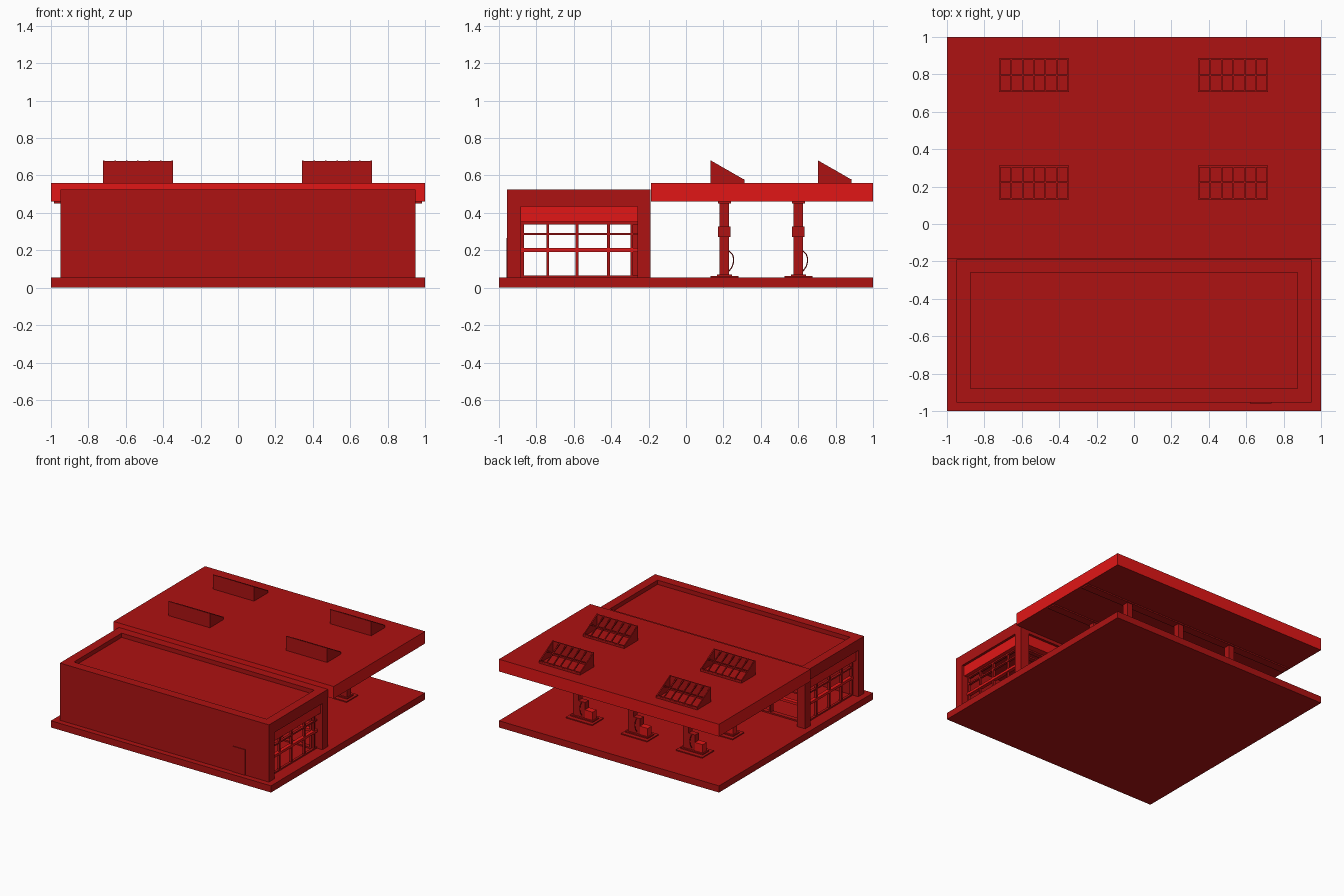
import bpy, bmesh, math

if "Cube" in bpy.data.objects:
    bpy.data.objects.remove(bpy.data.objects["Cube"])


def material(name, color):
    m = bpy.data.materials.new(name)
    m.diffuse_color = color
    m.use_nodes = True
    m.node_tree.nodes["Principled BSDF"].inputs["Base Color"].default_value = m.diffuse_color
    return m


DARK = material("dark_red", (0.42, 0.006, 0.006, 1))
BRIGHT = material("bright_red", (0.75, 0.008, 0.008, 1))


def finish(name, bm, mat):
    bmesh.ops.recalc_face_normals(bm, faces=bm.faces)
    me = bpy.data.meshes.new(name)
    bm.to_mesh(me)
    bm.free()
    me.materials.append(mat)
    ob = bpy.data.objects.new(name, me)
    bpy.context.collection.objects.link(ob)
    return ob


def boxes(name, spans, mat=DARK):
    """One object from boxes given as (x0, x1, y0, y1, z0, z1)."""
    bm = bmesh.new()
    for x0, x1, y0, y1, z0, z1 in spans:
        vs = bmesh.ops.create_cube(bm, size=1)["verts"]
        for v in vs:
            v.co.x = x1 if v.co.x > 0 else x0
            v.co.y = y1 if v.co.y > 0 else y0
            v.co.z = z1 if v.co.z > 0 else z0
    return finish(name, bm, mat)


def prism(name, profile, x0, x1, mat=DARK):
    """Extrude a (y, z) profile along x."""
    bm = bmesh.new()
    f = bm.faces.new([bm.verts.new((x0, y, z)) for y, z in profile])
    r = bmesh.ops.extrude_face_region(bm, geom=[f])
    for v in r["geom"]:
        if isinstance(v, bmesh.types.BMVert):
            v.co.x = x1
    return finish(name, bm, mat)


G = 0.055  # top of the paving slab
boxes("paving_slab", [(-1, 1, -1, 1, 0, G)])

# Shop shell: rear wall, corner pillars, lintels, roof inside a parapet
boxes("rear_wall", [(-0.95, 0.95, -0.955, -0.88, G, 0.525)])
boxes("roof_slab", [(-0.88, 0.88, -0.89, -0.25, 0.44, 0.49)])
boxes("front_lintel", [(-0.95, 0.95, -0.26, -0.19, 0.435, 0.525)])
boxes("service_door", [(0.62, 0.735, -0.96, -0.95, G, 0.265)])
for s, side in ((-1, "left"), (1, "right")):
    def sx(a, b):
        return tuple(sorted((s * a, s * b)))
    boxes(side + "_pillar", [sx(0.875, 0.95) + (-0.26, -0.19, G, 0.435)])
    boxes(side + "_lintel", [sx(0.875, 0.95) + (-0.88, -0.26, 0.435, 0.525)])
    boxes(side + "_fascia_band", [sx(0.865, 0.93) + (-0.88, -0.26, 0.35, 0.435)], BRIGHT)
    # Side window frame
    x = sx(0.88, 0.9)
    bars = [x + (y - 0.007, y + 0.007, G, 0.35) for y in (-0.873, -0.738, -0.582, -0.414, -0.29)]
    bars += [x + (-0.88, -0.26, z - 0.006, z + 0.006) for z in (0.06, 0.287, 0.345)]
    boxes(side + "_window_frame", bars)
    boxes(side + "_window_rail", [sx(0.875, 0.905) + (-0.88, -0.26, 0.191, 0.211)], BRIGHT)

# Shop front under the canopy
boxes("front_fascia_band", [(-0.875, 0.875, -0.275, -0.21, 0.35, 0.435)], BRIGHT)
bars = [(x - 0.008, x + 0.008, -0.297, -0.26, G, 0.35) for x in [-0.867 + i * 0.289 for i in range(7)]]
bars += [(-0.875, 0.875, -0.297, -0.26, z - 0.006, z + 0.006) for z in (0.06, 0.287, 0.345)]
boxes("shop_front_frame", bars)
boxes("shop_front_rail", [(-0.875, 0.875, -0.29, -0.255, 0.191, 0.211)], BRIGHT)

# Canopy with bright edges
canopy = boxes("canopy", [(-1, 1, -0.187, 1, 0.46, 0.56)])
canopy.data.materials.append(BRIGHT)
for p in canopy.data.polygons:
    p.material_index = int(abs(p.normal.z) < 0.5)

PUMP_ROWS = (0.205, 0.6)
for y in PUMP_ROWS:
    boxes("canopy_light_strip", [(-0.985, 0.985, y - 0.035, y + 0.035, 0.45, 0.461)])

# Pump islands: pad, post with collar, dispenser, hose
for y in PUMP_ROWS:
    for x in (-0.5, 0, 0.5):
        boxes("island_pad", [(x - 0.12, x + 0.12, y - 0.075, y + 0.075, G, 0.063),
                             (x - 0.1, x + 0.1, y - 0.04, y + 0.04, 0.063, 0.072)])
        boxes("canopy_post", [(x + 0.04, x + 0.09, y - 0.026, y + 0.026, 0.06, 0.455)])
        boxes("post_collar", [(x + 0.03, x + 0.1, y - 0.034, y + 0.034, 0.27, 0.328)])
        boxes("pump_body", [(x - 0.02, x + 0.04, y - 0.024, y + 0.024, 0.07, 0.2)])
        boxes("pump_cabinet", [(x - 0.09, x - 0.02, y - 0.026, y + 0.026, 0.07, 0.14)], BRIGHT)
        cu = bpy.data.curves.new("hose", "CURVE")
        cu.dimensions = "3D"
        cu.bevel_depth = 0.003
        cu.bevel_resolution = 0
        cu.resolution_u = 4
        sp = cu.splines.new("BEZIER")
        pts = [(0.022, 0.2), (0.046, 0.17), (0.044, 0.12), (0.022, 0.085)]
        sp.bezier_points.add(len(pts) - 1)
        for bp, (dy, z) in zip(sp.bezier_points, pts):
            bp.co = (x + 0.01, y + dy, z)
            bp.handle_left_type = bp.handle_right_type = "AUTO"
        cu.materials.append(DARK)
        bpy.context.collection.objects.link(bpy.data.objects.new("hose", cu))

# Roof skylights: back wall, side cheeks, sloping glazing bars
W = 0.187
for cx in (-0.535, 0.53):
    for y in (0.132, 0.705):
        y1 = y + 0.18
        boxes("skylight_back", [(cx - W, cx + W, y, y + 0.006, 0.56, 0.675)])
        boxes("skylight_sill", [(cx - W, cx + W, y1 - 0.006, y1, 0.56, 0.575)])
        cheek = [(y, 0.56), (y1, 0.56), (y1, 0.575), (y, 0.675)]
        bar = [(y, 0.668), (y1, 0.568), (y1, 0.577), (y, 0.68)]
        for s in (-1, 1):
            prism("skylight_cheek", cheek, cx + s * W, cx + s * (W - 0.006))
        for i in range(7):
            bx = cx - W + 0.004 + i * (2 * W - 0.008) / 6
            prism("skylight_bar", bar, bx - 0.004, bx + 0.004)
        for t in (0.02, 0.5, 0.97):
            yy, zz = y + 0.18 * t, 0.676 - 0.1 * t
            boxes("skylight_rail", [(cx - W, cx + W, yy - 0.004, yy + 0.004, zz - 0.006, zz + 0.003)])
